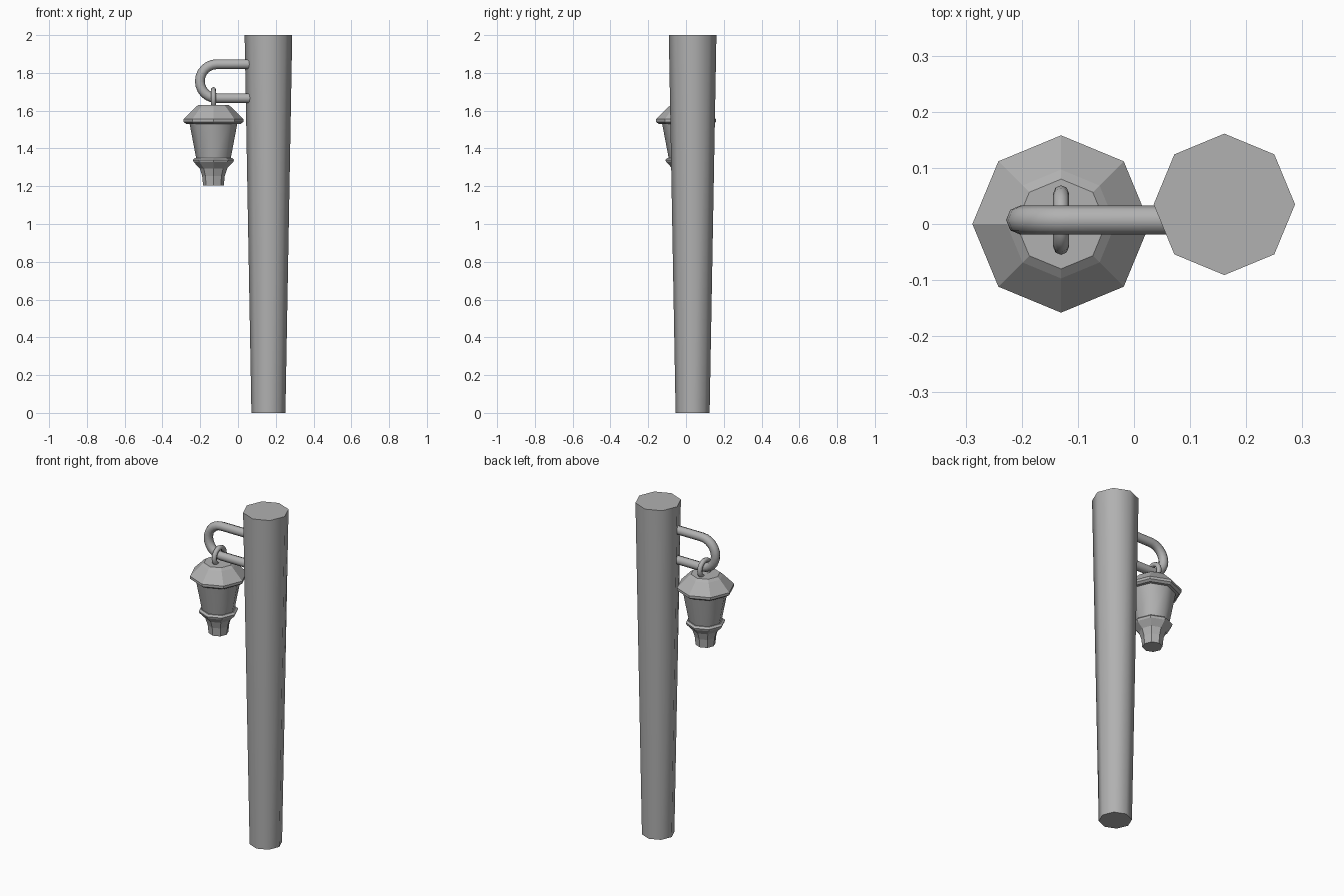
import bpy, bmesh
from math import pi, sin, cos, radians

if "Cube" in bpy.data.objects:
    bpy.data.objects.remove(bpy.data.objects["Cube"])

# Dark grey paint shared by every part
paint = bpy.data.materials.new("dark_grey")
paint.diffuse_color = (0.44, 0.44, 0.44, 1)
paint.use_nodes = True
paint.node_tree.nodes["Principled BSDF"].inputs["Base Color"].default_value = paint.diffuse_color


def lathe(name, center, profile, smooth_angle=None, sides=8):
    """Closed octagonal solid from (radius, z) pairs listed bottom to top."""
    bm = bmesh.new()
    rings = [[bm.verts.new((center[0] + r * cos(2 * pi * i / sides),
                            center[1] + r * sin(2 * pi * i / sides), z))
              for i in range(sides)] for r, z in profile]
    for a, b in zip(rings, rings[1:]):
        for i in range(sides):
            j = (i + 1) % sides
            bm.faces.new((a[i], a[j], b[j], b[i]))
    bm.faces.new(rings[0][::-1])
    bm.faces.new(rings[-1])
    mesh = bpy.data.meshes.new(name)
    bm.to_mesh(mesh)
    bm.free()
    mesh.materials.append(paint)
    obj = bpy.data.objects.new(name, mesh)
    bpy.context.collection.objects.link(obj)
    if smooth_angle:
        for p in mesh.polygons:
            p.use_smooth = True
        mesh.set_sharp_from_angle(angle=radians(smooth_angle))
    return obj


def tube(name, points, radius, cyclic=False):
    """Round bar swept along a path."""
    curve = bpy.data.curves.new(name, 'CURVE')
    curve.dimensions = '3D'
    curve.bevel_depth = radius
    curve.bevel_resolution = 2
    curve.use_fill_caps = True
    curve.materials.append(paint)
    spline = curve.splines.new('POLY')
    spline.points.add(len(points) - 1)
    for p, co in zip(spline.points, points):
        p.co = (*co, 1)
    spline.use_cyclic_u = cyclic
    obj = bpy.data.objects.new(name, curve)
    bpy.context.collection.objects.link(obj)
    bpy.ops.object.select_all(action='DESELECT')
    obj.select_set(True)
    bpy.context.view_layer.objects.active = obj
    bpy.ops.object.convert(target='MESH')
    bpy.ops.object.shade_smooth_by_angle(angle=radians(60))


# Post widening towards the top
lathe("post", (0.161, 0.035), [(0.09, 0), (0.126, 2.0)], 60)

# Lantern: flared foot, tapered body, faceted roof
LAMP = (-0.13, 0.0)
lathe("lantern_base", LAMP, [(0.055, 1.205), (0.06, 1.255), (0.073, 1.295),
                             (0.105, 1.328), (0.109, 1.34), (0.098, 1.35)])
lathe("lantern_body", LAMP, [(0.09, 1.34), (0.128, 1.54)], 60)
lathe("lantern_roof", LAMP, [(0.144, 1.53), (0.158, 1.54), (0.158, 1.555),
                             (0.097, 1.617), (0.08, 1.63)])

# U-shaped bracket, both ends set into the post
bar_y, mid_z, bend = 0.007, 1.756, 0.09
arc = [(-0.112 - bend * sin(pi * i / 12), bar_y, mid_z + bend * cos(pi * i / 12))
       for i in range(13)]
tube("bracket", [(0.09, bar_y, mid_z + bend)] + arc + [(0.09, bar_y, mid_z - bend)], 0.026)

# Ring hanging the lantern from the lower bar
tube("hanging_ring", [(LAMP[0], bar_y + 0.048 * cos(2 * pi * i / 16),
                       1.663 + 0.048 * sin(2 * pi * i / 16)) for i in range(16)],
     0.014, cyclic=True)
